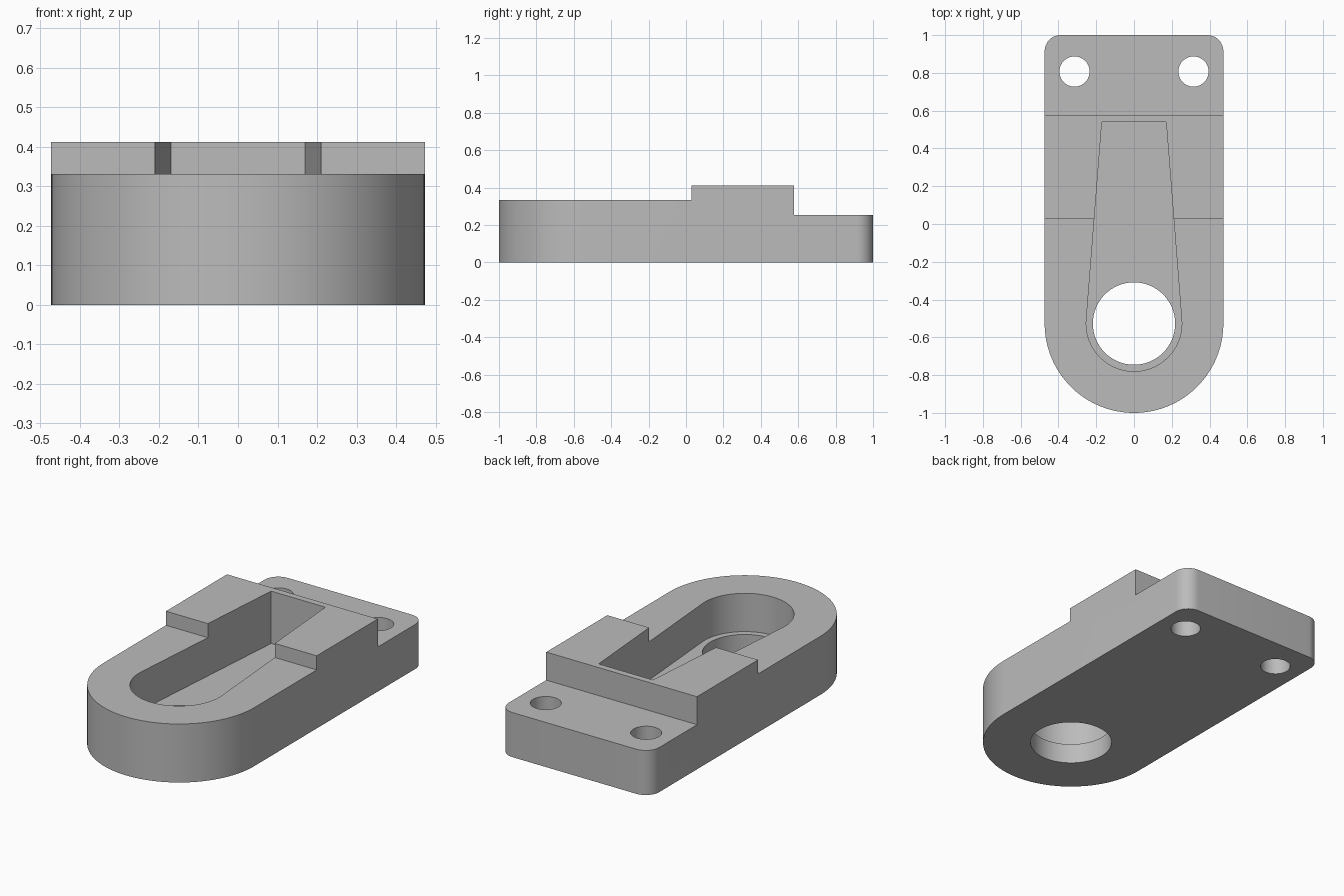
import bpy, bmesh, math

if "Cube" in bpy.data.objects:
    bpy.data.objects.remove(bpy.data.objects["Cube"], do_unlink=True)

HALF_W = 0.473            # half width, also the radius of the round end
BORE_Y = HALF_W - 1       # centre of the round end
SHOULDER, RIDGE, FOOT, FLOOR = 0.332, 0.412, 0.253, 0.115
RIDGE_FRONT, RIDGE_BACK = 0.03, 0.577

grey = bpy.data.materials.new("plain grey")
grey.use_nodes = True
colour = (0.5, 0.5, 0.5, 1)
grey.diffuse_color = colour
grey.node_tree.nodes["Principled BSDF"].inputs["Base Color"].default_value = colour


def arc(cx, cy, r, start, end, steps):
    """Points along an arc, angles in degrees."""
    angles = [math.radians(start + (end - start) * i / steps) for i in range(steps + 1)]
    return [(cx + r * math.cos(a), cy + r * math.sin(a)) for a in angles]


def circle(cx, cy, r, steps=64):
    return arc(cx, cy, r, 0, 360, steps)[:-1]


def box(y0, y1):
    return [(-1, y0), (1, y0), (1, y1), (-1, y1)]


def prism(name, outline, z0, z1):
    """Extrude a plan outline straight up."""
    bm = bmesh.new()
    face = bm.faces.new([bm.verts.new((x, y, z0)) for x, y in outline])
    top = bmesh.ops.extrude_face_region(bm, geom=[face])["geom"]
    verts = [v for v in top if isinstance(v, bmesh.types.BMVert)]
    bmesh.ops.translate(bm, vec=(0, 0, z1 - z0), verts=verts)
    bmesh.ops.recalc_face_normals(bm, faces=bm.faces)
    mesh = bpy.data.meshes.new(name)
    bm.to_mesh(mesh)
    bm.free()
    mesh.materials.append(grey)
    obj = bpy.data.objects.new(name, mesh)
    bpy.context.collection.objects.link(obj)
    return obj


# Body: round front end, straight sides, small rounded back corners
corner = 0.085
outline = arc(0, BORE_Y, HALF_W, 180, 360, 64)
outline += arc(HALF_W - corner, 1 - corner, corner, 0, 90, 12)
outline += arc(corner - HALF_W, 1 - corner, corner, 90, 180, 12)
body = prism("bracket_body", outline, 0, RIDGE)

# Tapered pocket whose straight sides run tangent into its round end
pocket_r, pocket_back, pocket_half = 0.253, 0.54, 0.17
dx, dy = pocket_half, pocket_back - BORE_Y
tilt = math.degrees(math.atan2(dy, dx) - math.acos(pocket_r / math.hypot(dx, dy)))
pocket = arc(0, BORE_Y, pocket_r, -180 - tilt, tilt, 64)
pocket += [(pocket_half, pocket_back), (-pocket_half, pocket_back)]

# Cutters: front step, back step, pocket, main bore and bolt holes
cutters = [
    prism("front_step_cutter", box(-2, RIDGE_FRONT), SHOULDER, 1),
    prism("back_step_cutter", box(RIDGE_BACK, 2), FOOT, 1),
    prism("pocket_cutter", pocket, FLOOR, 1),
    prism("bore_cutter", circle(0, BORE_Y, 0.218), -1, 1),
]
for side in (-1, 1):
    cutters.append(prism("bolt_hole_cutter", circle(side * 0.315, 0.807, 0.08, 40), -1, 1))

bpy.ops.object.select_all(action="DESELECT")
bpy.context.view_layer.objects.active = body
body.select_set(True)
for cutter in cutters:
    cutter.hide_render = True
    mod = body.modifiers.new(cutter.name, "BOOLEAN")
    mod.operation = "DIFFERENCE"
    mod.solver = "EXACT"
    mod.object = cutter
    bpy.ops.object.modifier_apply(modifier=mod.name)
    bpy.data.objects.remove(cutter, do_unlink=True)

bpy.ops.object.shade_smooth_by_angle(angle=math.radians(30))
